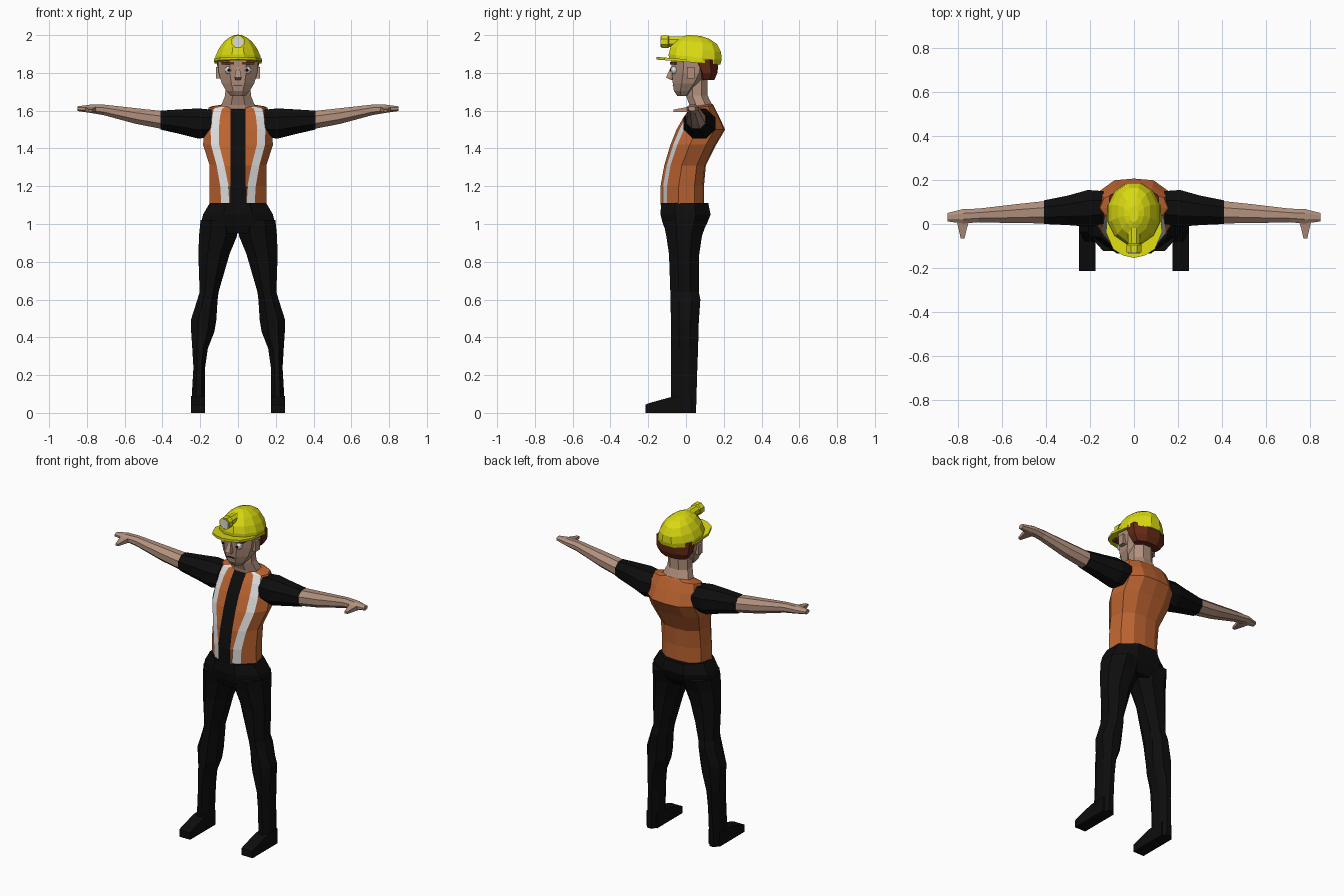
import bpy
import bmesh
import math

PALETTE = {
    "black_cloth": (0.004, 0.004, 0.004),
    "orange_vest": (0.50, 0.125, 0.03),
    "white": (0.72, 0.72, 0.72),
    "skin": (0.44, 0.28, 0.205),
    "brown_hair": (0.13, 0.022, 0.008),
    "yellow_helmet": (0.70, 0.70, 0.006),
}
MATS = {}
for mat_name, rgb in PALETTE.items():
    MATS[mat_name] = bpy.data.materials.new(mat_name)
    MATS[mat_name].diffuse_color = (*rgb, 1)


def ring(axis, t, a0, a1, b0, b1, n=8, tilt=0.0):
    """Polygon with flat sides filling a0..a1 by b0..b1, across the given axis."""
    ca, cb = (a0 + a1) / 2, (b0 + b1) / 2
    ra = (a1 - a0) / 2 / math.cos(math.pi / n)
    rb = (b1 - b0) / 2 / math.cos(math.pi / n)
    pts = []
    for i in range(n):
        ang = math.pi * (2 * i + 1) / n
        a, b = ca + ra * math.cos(ang), cb + rb * math.sin(ang)
        if axis == "x":
            pts.append((t, a, b))
        elif axis == "y":
            pts.append((a, t, b))
        else:
            pts.append((a, b, t - tilt * (b - 0.04)))
    return pts


def loft(name, rings, mats, mirror=False, pick=None):
    """Skin a stack of rings, cap both ends; pick(column) gives the material slot."""
    bm = bmesh.new()
    rows = [[bm.verts.new(p) for p in r] for r in rings]
    n = len(rows[0])
    for lo, hi in zip(rows, rows[1:]):
        for i in range(n):
            j = (i + 1) % n
            f = bm.faces.new((lo[i], lo[j], hi[j], hi[i]))
            f.material_index = pick(i) if pick else 0
    bm.faces.new(rows[0][::-1])
    bm.faces.new(rows[-1])
    bmesh.ops.recalc_face_normals(bm, faces=bm.faces)
    return finish(name, bm, mats, mirror)


def finish(name, bm, mats, mirror=False):
    me = bpy.data.meshes.new(name)
    bm.to_mesh(me)
    bm.free()
    for m in mats:
        me.materials.append(MATS[m])
    ob = bpy.data.objects.new(name, me)
    bpy.context.collection.objects.link(ob)
    if mirror:
        ob.modifiers.new("Mirror", "MIRROR").use_mirror_merge = False
    return ob


def column(name, mat, rows, n=8, tilt=0.0):
    """Upright symmetric part from rows of (z, half width, front y, back y)."""
    return loft(name, [ring("z", z, -w, w, f, b, n, tilt) for z, w, f, b in rows], [mat])


def box(name, mat, x, y, z, mirror=False):
    return loft(name, [ring("z", t, *x, *y, 4) for t in z], [mat], mirror)


def ball(name, mat, centre, r):
    bm = bmesh.new()
    bmesh.ops.create_uvsphere(bm, u_segments=12, v_segments=8, radius=r)
    bmesh.ops.translate(bm, verts=bm.verts, vec=centre)
    return finish(name, bm, [mat], True)


# Vest: columns run from front centre round to back centre, then mirrored
def vest_ring(z, w, f, b, si, so, tilt=0.0):
    d = b - f
    half = [(0, f), (0.04, f), (si, f + 0.06 * d), (so, f + 0.15 * d),
            (w, f + 0.42 * d), (0.88 * w, f + 0.78 * d), (0.5 * w, b - 0.03 * d), (0, b)]
    full = half + [(-x, y) for x, y in half[-2:0:-1]]
    return [(x, y, z + tilt * (y - 0.06)) for x, y in full]


loft("vest", [
    vest_ring(1.10, 0.152, -0.135, 0.095, 0.043, 0.088),
    vest_ring(1.20, 0.150, -0.135, 0.095, 0.050, 0.094),
    vest_ring(1.31, 0.150, -0.115, 0.105, 0.072, 0.113),
    vest_ring(1.42, 0.185, -0.082, 0.160, 0.100, 0.143),
    vest_ring(1.50, 0.178, -0.050, 0.207, 0.102, 0.145),
    vest_ring(1.57, 0.168, -0.010, 0.175, 0.095, 0.138),
    vest_ring(1.615, 0.155, 0.020, 0.145, 0.085, 0.130, 0.15),
    vest_ring(1.625, 0.092, 0.028, 0.138, 0.065, 0.082, 0.15),
], ["orange_vest", "white", "black_cloth"],
    pick=lambda i: {0: 2, 2: 1}.get(min(i, 13 - i), 0))

# Trousers
column("hips", "black_cloth", [
    (0.95, 0.17, -0.10, 0.075), (1.00, 0.197, -0.122, 0.11),
    (1.05, 0.185, -0.135, 0.13), (1.11, 0.150, -0.132, 0.118)])
LEG = [(1.02, 0.005, 0.198, -0.122, 0.115), (0.94, 0.004, 0.206, -0.105, 0.085),
       (0.84, 0.045, 0.210, -0.090, 0.070), (0.64, 0.103, 0.203, -0.083, 0.068),
       (0.60, 0.108, 0.215, -0.082, 0.076), (0.49, 0.115, 0.250, -0.080, 0.068),
       (0.43, 0.125, 0.248, -0.080, 0.066), (0.34, 0.160, 0.242, -0.080, 0.064),
       (0.24, 0.174, 0.236, -0.080, 0.060), (0.00, 0.176, 0.250, -0.080, 0.053)]
loft("legs", [ring("z", z, i, o, f, b) for z, i, o, f, b in LEG], ["black_cloth"], True)
loft("shoes", [ring("y", y, 0.176, 0.25, 0, h, 4)
               for y, h in ((0.03, 0.09), (-0.075, 0.085), (-0.195, 0.052), (-0.215, 0.043))],
     ["black_cloth"], True)

# Arms: rows of (x, front y, back y, bottom z, top z)
SLEEVE = [(0.14, 0.0, 0.15, 1.46, 1.605), (0.21, -0.012, 0.155, 1.452, 1.612),
          (0.30, -0.005, 0.13, 1.475, 1.607), (0.41, 0.0, 0.108, 1.50, 1.60)]
FOREARM = [(0.40, 0.003, 0.105, 1.503, 1.598), (0.54, 0.004, 0.09, 1.53, 1.613),
           (0.71, 0.008, 0.07, 1.576, 1.632), (0.78, 0.002, 0.068, 1.588, 1.632),
           (0.85, 0.012, 0.05, 1.598, 1.623)]
for part, mat, rows in (("sleeves", "black_cloth", SLEEVE), ("forearms", "skin", FOREARM)):
    loft(part, [ring("x", *r) for r in rows], [mat], True)
loft("thumbs", [ring("y", 0.02, 0.75, 0.81, 1.592, 1.622, 4),
                ring("y", -0.02, 0.762, 0.80, 1.592, 1.614, 4),
                ring("y", -0.065, 0.772, 0.79, 1.594, 1.606, 4)], ["skin"], True)

# Neck and head
column("neck", "skin", [(1.58, 0.09, 0.025, 0.135), (1.63, 0.088, 0.018, 0.138),
                        (1.68, 0.068, 0.0, 0.115), (1.78, 0.065, 0.0, 0.115)])
column("head", "skin", [(1.677, 0.038, -0.045, 0.02), (1.705, 0.062, -0.064, 0.05),
                        (1.745, 0.086, -0.070, 0.09), (1.80, 0.102, -0.075, 0.13),
                        (1.88, 0.108, -0.080, 0.15)])
column("hair", "brown_hair", [(1.763, 0.082, 0.07, 0.150), (1.80, 0.106, 0.055, 0.166),
                              (1.87, 0.113, 0.01, 0.174)])
box("ears", "skin", (0.09, 0.117), (0.005, 0.045), (1.77, 1.83), True)
box("eyebrows", "brown_hair", (0.02, 0.088), (-0.084, -0.05), (1.845, 1.858), True)
ball("eyes", "white", (0.048, -0.06, 1.815), 0.021)
ball("pupils", "black_cloth", (0.047, -0.076, 1.815), 0.009)
loft("nose", [ring("z", z, -w, w, f, -0.06, 4) for z, w, f in
              ((1.763, 0.014, -0.082), (1.776, 0.018, -0.106), (1.83, 0.008, -0.08))], ["skin"])
box("mouth", "black_cloth", (-0.024, 0.024), (-0.0725, -0.064), (1.732, 1.737))

# Helmet with brim and lamp
column("helmet", "yellow_helmet", [
    (1.858, 0.121, -0.090, 0.182), (1.885, 0.119, -0.092, 0.188), (1.925, 0.102, -0.082, 0.186),
    (1.965, 0.074, -0.05, 0.165), (1.988, 0.045, -0.015, 0.125), (1.999, 0.02, 0.01, 0.08)],
    n=12, tilt=0.1)
half_brim = [(0, -0.155), (0.05, -0.143), (0.095, -0.115), (0.127, -0.04), (0.123, 0.09)]
brim = half_brim + [(-x, y) for x, y in half_brim[:0:-1]]
loft("brim", [[(x, y, z - 0.08 * y) for x, y in brim] for z in (1.858, 1.872)],
     ["yellow_helmet"])
loft("lamp", [ring("y", y, -r, r, 1.965 - r, 1.965 + r) for y, r in
              ((0.01, 0.026), (-0.09, 0.028), (-0.095, 0.034), (-0.13, 0.034))], ["yellow_helmet"])
loft("lamp_lens", [ring("y", y, -0.027, 0.027, 1.938, 1.992) for y in (-0.125, -0.134)], ["white"])
